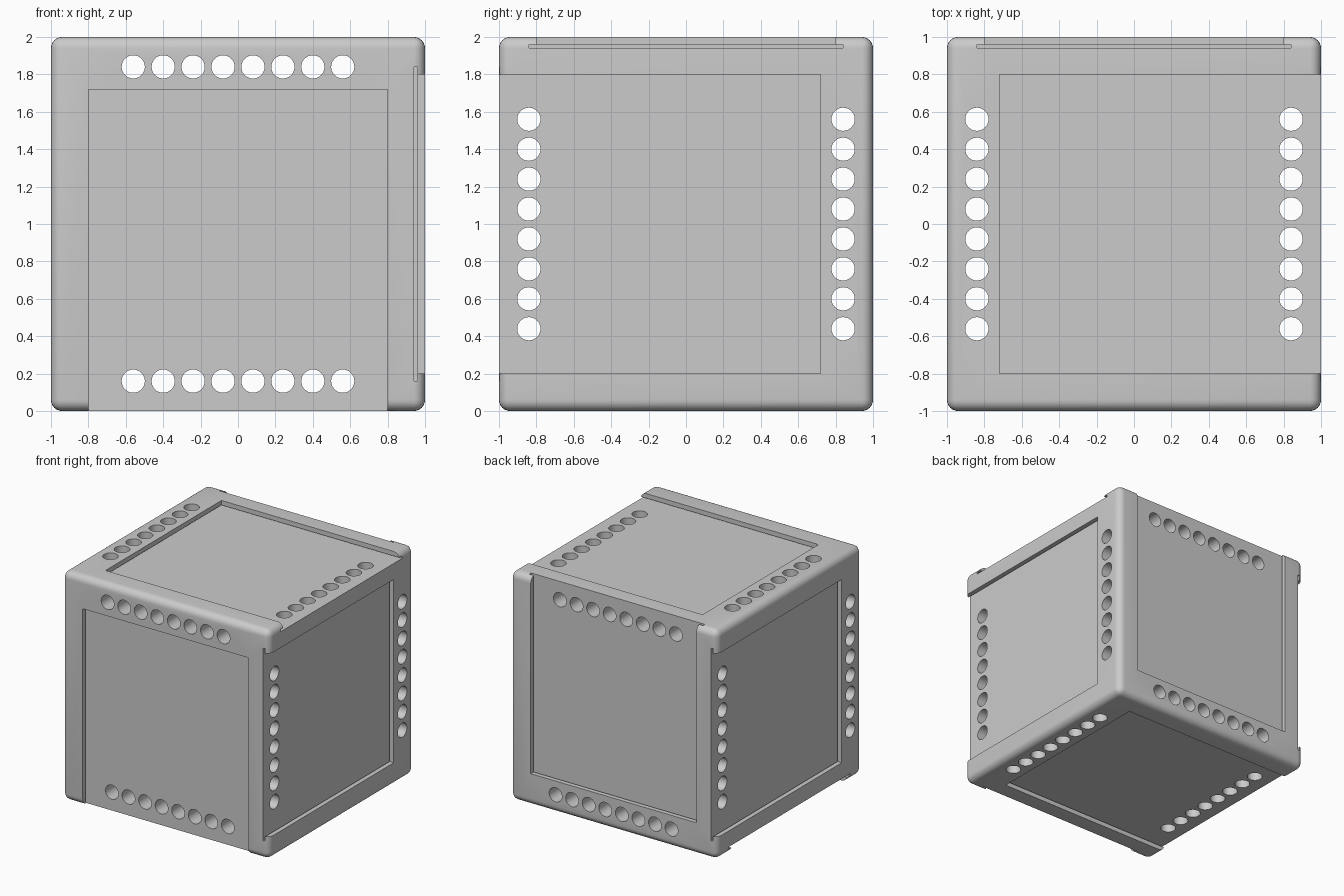
import bpy
import bmesh
import math
from mathutils import Matrix, Vector

if "Cube" in bpy.data.objects:
    bpy.data.objects.remove(bpy.data.objects["Cube"], do_unlink=True)

grey = bpy.data.materials.new("light_grey")
grey.use_nodes = True
colour = (0.6, 0.6, 0.6, 1)
grey.diffuse_color = colour
grey.node_tree.nodes["Principled BSDF"].inputs["Base Color"].default_value = colour

X, Y, Z = Vector((1, 0, 0)), Vector((0, 1, 0)), Vector((0, 0, 1))
# Each face normal, with the direction in which its panel slot runs out
SLOTS = [(Z, X), (-Z, -X), (X, -Y), (-X, Y), (-Y, -Z), (Y, Z)]


def frame(along, normal):
    """Rotation whose local x runs along the slot and local z out of the face."""
    return Matrix((along, normal.cross(along), normal)).transposed().to_4x4()


def add_box(bm, matrix, low, high):
    low, high = Vector(low), Vector(high)
    size = Matrix.Diagonal(high - low).to_4x4()
    bmesh.ops.create_cube(bm, size=1, matrix=matrix @ Matrix.Translation((low + high) / 2) @ size)


def make_object(name, bm):
    mesh = bpy.data.meshes.new(name)
    bm.to_mesh(mesh)
    bm.free()
    obj = bpy.data.objects.new(name, mesh)
    bpy.context.collection.objects.link(obj)
    return obj


# Solid cube with rounded edges
bm = bmesh.new()
bmesh.ops.create_cube(bm, size=2)
bmesh.ops.bevel(bm, geom=bm.edges[:], offset=0.06, segments=6, profile=0.5, affect='EDGES')
body = make_object("slotted_cube", bm)
body.data.materials.append(grey)

# Slot openings, and the wider grooves beneath their lips
openings, grooves = bmesh.new(), bmesh.new()
for normal, along in SLOTS:
    turn = frame(along, normal)
    add_box(openings, turn, (-0.72, -0.8, 0.95), (1.1, 0.8, 1.1))
    add_box(grooves, turn, (-0.76, -0.84, 0.94), (1.1, 0.84, 0.96))

# Two rows of through holes along each axis
holes = bmesh.new()
for normal, along in SLOTS[::2]:
    turn = frame(along, normal)
    # The rows lie beside the two ends of the slot
    for side in (-0.84, 0.84):
        for i in range(8):
            place = Matrix.Translation((side, (i - 3.5) * 0.16, 0))
            bmesh.ops.create_cone(holes, cap_ends=True, segments=32, radius1=0.062,
                                  radius2=0.062, depth=2.4, matrix=turn @ place)

# Cut everything out of the cube
bpy.context.view_layer.objects.active = body
for name, shape in (("openings", openings), ("grooves", grooves), ("holes", holes)):
    cutter = make_object(name + "_cutter", shape)
    cutter.hide_render = True
    cut = body.modifiers.new(name, 'BOOLEAN')
    cut.operation = 'DIFFERENCE'
    cut.solver = 'EXACT'
    cut.object = cutter
    bpy.ops.object.modifier_apply(modifier=cut.name)
    bpy.data.objects.remove(cutter, do_unlink=True)

# Smooth bores and rounded edges, crisp slots
bpy.ops.object.select_all(action='DESELECT')
body.select_set(True)
bpy.ops.object.shade_smooth_by_angle(angle=math.radians(30))
body.location.z = 1
